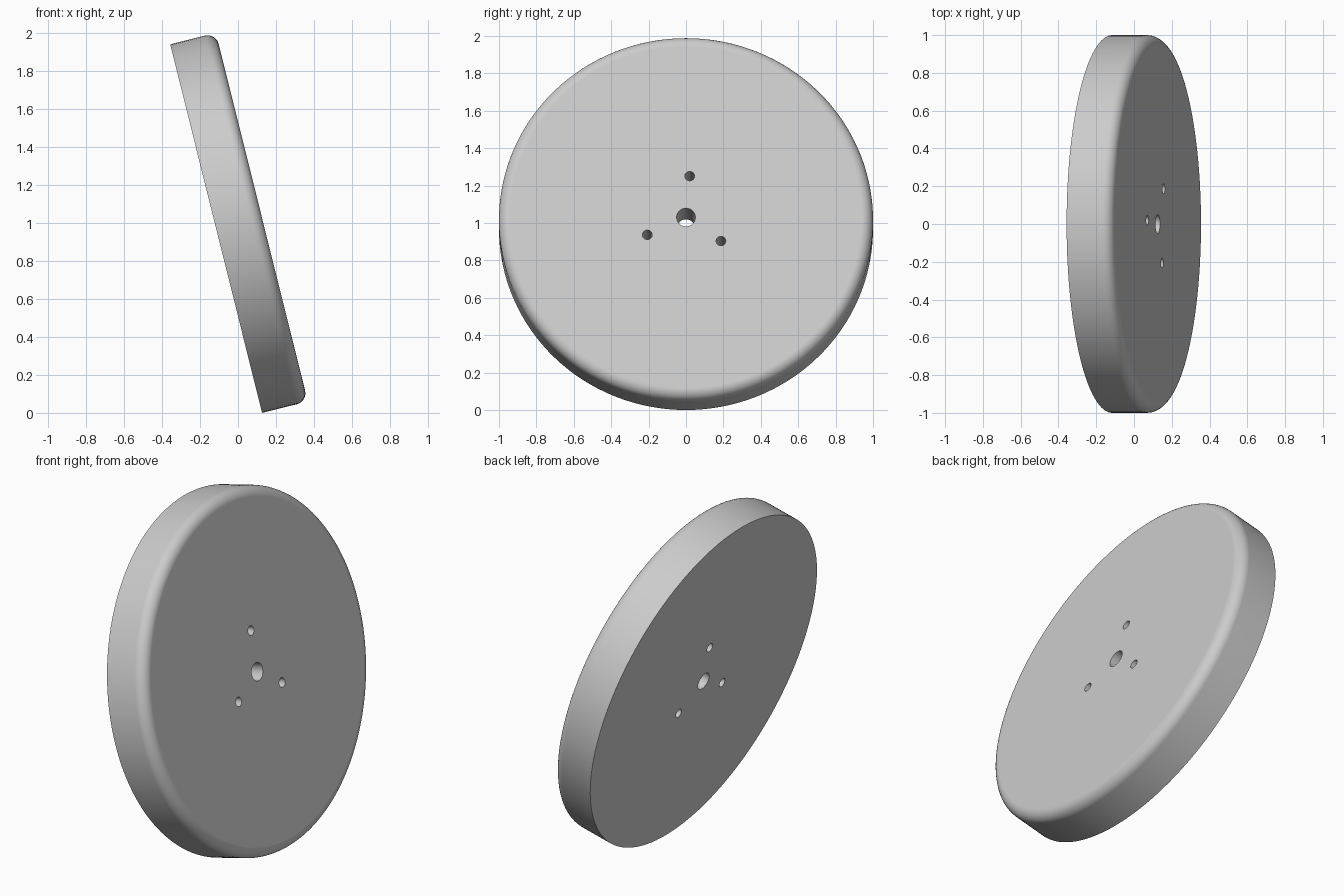
import bpy
import bmesh
from math import radians, cos, sin

cube = bpy.data.objects.get("Cube")
if cube:
    bpy.data.objects.remove(cube, do_unlink=True)

THICK = 0.248
FILLET = 0.06
TILT = radians(14)

grey = bpy.data.materials.new("light_grey")
grey.use_nodes = True
colour = (0.6, 0.6, 0.6, 1)
grey.diffuse_color = colour
grey.node_tree.nodes["Principled BSDF"].inputs["Base Color"].default_value = colour


def cylinder(name, radius, z0, z1, x=0, y=0, sides=128, fillet=0):
    """Upright cylinder, optionally with a rounded top rim."""
    bm = bmesh.new()
    bmesh.ops.create_cone(bm, cap_ends=True, segments=sides, radius1=radius,
                          radius2=radius, depth=z1 - z0)
    bmesh.ops.translate(bm, verts=bm.verts, vec=(x, y, (z0 + z1) / 2))
    if fillet:
        rim = [e for e in bm.edges if all(v.co.z > z1 - 0.001 for v in e.verts)]
        bmesh.ops.bevel(bm, geom=rim, offset=fillet, segments=8,
                        profile=0.5, affect='EDGES')
    mesh = bpy.data.meshes.new(name)
    bm.to_mesh(mesh)
    bm.free()
    mesh.materials.append(grey)
    obj = bpy.data.objects.new(name, mesh)
    bpy.context.collection.objects.link(obj)
    return obj


# Round disc with one rounded rim
disc = cylinder("disc", 1, 0, THICK, fillet=FILLET)

# Centre bore and three bolt holes around it
holes = [cylinder("centre_hole_cutter", 0.05, -0.1, 0.4, sides=48)]
for i in range(3):
    a = radians(5 + 120 * i)
    holes.append(cylinder("bolt_hole_cutter", 0.026, -0.1, 0.4,
                          -0.228 * cos(a), 0.228 * sin(a), sides=32))

bpy.ops.object.select_all(action='DESELECT')
bpy.context.view_layer.objects.active = disc
disc.select_set(True)
for hole in holes:
    hole.hide_render = True
    cut = disc.modifiers.new("hole", 'BOOLEAN')
    cut.operation = 'DIFFERENCE'
    cut.solver = 'EXACT'
    cut.object = hole
    bpy.ops.object.modifier_apply(modifier=cut.name)
    bpy.data.objects.remove(hole, do_unlink=True)

# Smooth rim, flat faces
bpy.ops.object.shade_smooth_by_angle(angle=radians(30))
flat = disc.modifiers.new("flat_faces", 'WEIGHTED_NORMAL')
flat.keep_sharp = True

# Lean the disc back on its lower edge
disc.rotation_euler = (0, radians(90) - TILT, 0)
disc.location = (-0.115, 0, cos(TILT))
